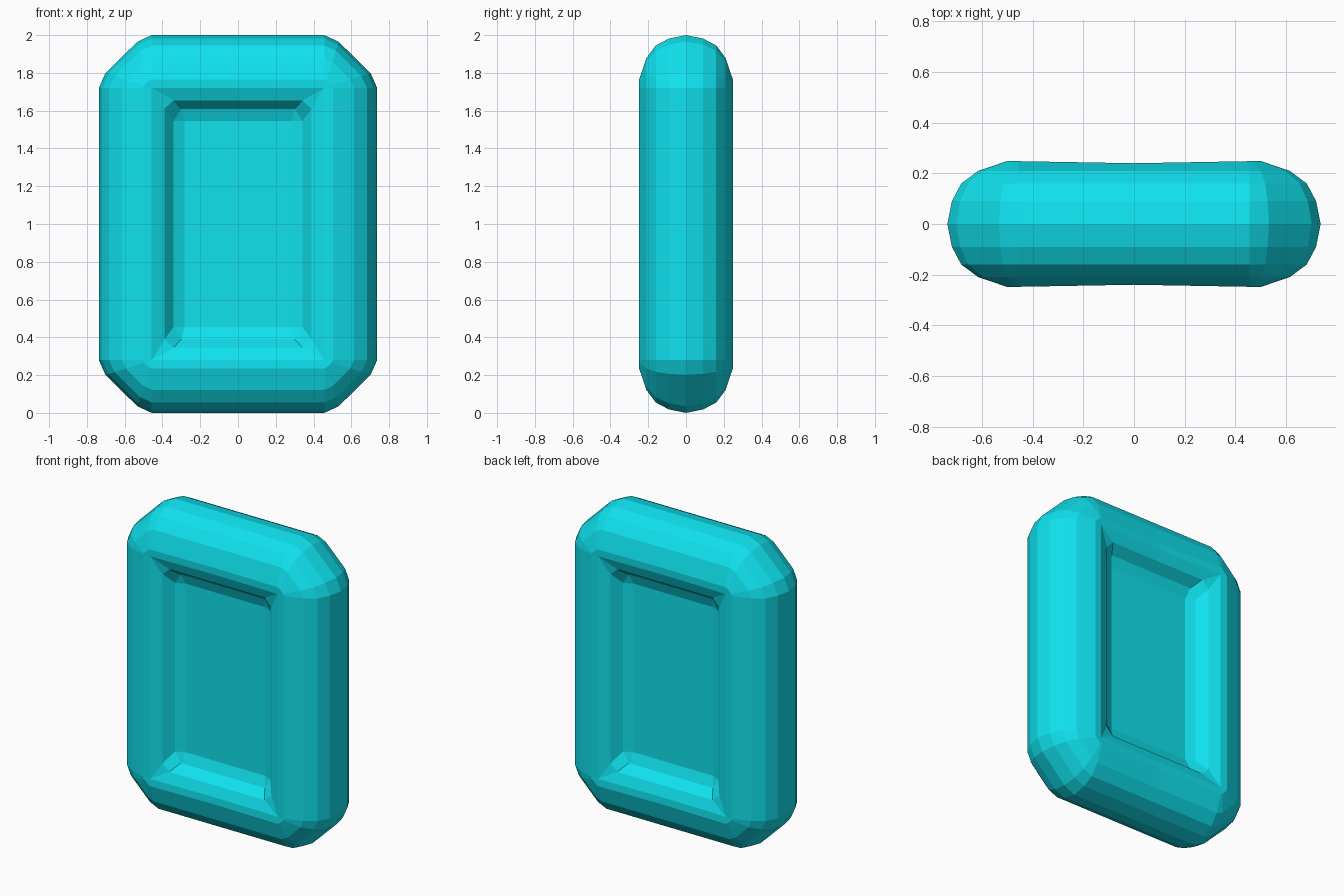
import bpy, bmesh

if "Cube" in bpy.data.objects:
    bpy.data.objects.remove(bpy.data.objects["Cube"])

CX, CZ = 0.457, 0.72  # centre of each rounded corner, relative to mid height


def rounded(r):
    # corner points for a frame loop, r outward from the opening corner
    shape = [(1, 0), (0.875, 0.28), (0.27, 0.875), (0, 1)]
    return [(CX + r * a, CZ + r * b) for a, b in shape]


def chamfered(x_side, z_side, x_top, z_top):
    # corner points for a pocket loop with a single chamfer
    return [(x_side, z_side)] * 2 + [(x_top, z_top)] * 2


# half profile: depth from the mid plane and the corner shape at that depth
half = [
    (0.00, rounded(0.28)),
    (0.09, rounded(0.262)),
    (0.16, rounded(0.225)),
    (0.21, rounded(0.158)),
    (0.248, rounded(0.045)),
    (0.246, rounded(0.0)),
    (0.215, chamfered(0.389, 0.61, 0.341, 0.655)),
    (0.155, chamfered(0.341, 0.545, 0.30, 0.61)),
    (0.13, chamfered(0.283, 0.545, 0.283, 0.545)),
]
profile = [(-y, c) for y, c in reversed(half)] + half[1:]


def ring(bm, y, corner):
    pts = corner + [(-x, z) for x, z in reversed(corner)]
    pts += [(-x, -z) for x, z in corner] + [(x, -z) for x, z in reversed(corner)]
    return [bm.verts.new((x, y, z + 1)) for x, z in pts]


bm = bmesh.new()
rings = [ring(bm, y, c) for y, c in profile]
for a, b in zip(rings, rings[1:]):
    n = len(a)
    for i in range(n):
        j = (i + 1) % n
        bm.faces.new((a[i], a[j], b[j], b[i]))

# recessed panels front and back
bm.faces.new(rings[0])
bm.faces.new(rings[-1])
bmesh.ops.remove_doubles(bm, verts=bm.verts, dist=0.0005)

# slight waist in the middle of the top and bottom rails
bmesh.ops.bisect_plane(bm, geom=bm.verts[:] + bm.edges[:] + bm.faces[:],
                       plane_co=(0, 0, 0), plane_no=(1, 0, 0))
for v in bm.verts:
    if abs(v.co.x) < 0.001 and abs(v.co.y) > 0.23:
        v.co.y *= 0.967
bmesh.ops.recalc_face_normals(bm, faces=bm.faces)

mesh = bpy.data.meshes.new("rounded_frame_panel")
bm.to_mesh(mesh)
bm.free()
obj = bpy.data.objects.new("rounded_frame_panel", mesh)
bpy.context.collection.objects.link(obj)

mat = bpy.data.materials.new("cyan")
mat.diffuse_color = (0.005, 0.76, 0.86, 1)
mat.use_nodes = True
mat.node_tree.nodes["Principled BSDF"].inputs["Base Color"].default_value = mat.diffuse_color
mesh.materials.append(mat)
